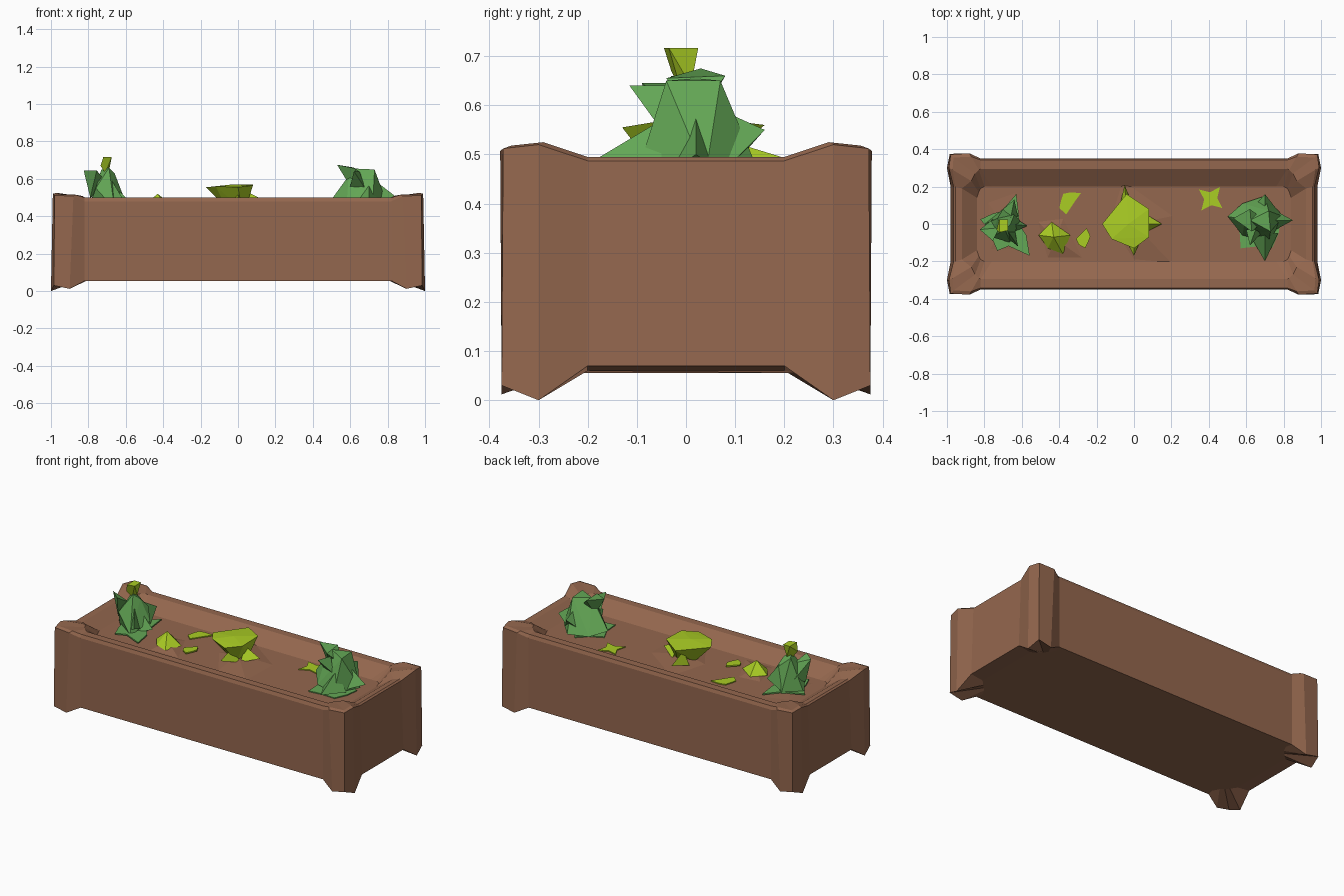
import bpy, bmesh, math
from mathutils import Vector


def material(name, rgb):
    m = bpy.data.materials.new(name)
    lin = [((c / 255 + 0.055) / 1.055) ** 2.4 for c in rgb]
    m.diffuse_color = (*lin, 1)
    return m


BROWN = material("planter brown", (148, 103, 78))
GREEN = material("leaf green", (100, 168, 86))
LIME = material("lime leaf", (170, 205, 36))
SOIL = 0.44


def finish(name, bm, mat):
    bmesh.ops.recalc_face_normals(bm, faces=bm.faces)
    me = bpy.data.meshes.new(name)
    bm.to_mesh(me)
    bm.free()
    me.materials.append(mat)
    ob = bpy.data.objects.new(name, me)
    bpy.context.collection.objects.link(ob)
    return ob


def hulls(name, mat, *point_sets):
    """Object made of one convex faceted chunk per point set."""
    bm = bmesh.new()
    for pts in point_sets:
        vs = [bm.verts.new(p) for p in pts]
        res = bmesh.ops.convex_hull(bm, input=vs)
        loose = [v for v in res["geom_interior"] if isinstance(v, bmesh.types.BMVert)]
        bmesh.ops.delete(bm, geom=loose, context='VERTS')
    return finish(name, bm, mat)


def plate(name, mat, x, y, radii, turn=0.0, z=SOIL):
    """Thin painted leaf patch lying on the soil."""
    bm = bmesh.new()
    n = len(radii)
    rings = []
    for h in (z - 0.002, z + 0.006):
        rings.append([bm.verts.new((x + r * math.cos(turn + math.tau * i / n),
                                    y + r * math.sin(turn + math.tau * i / n), h))
                      for i, r in enumerate(radii)])
    for i in range(n):
        j = (i + 1) % n
        bm.faces.new((rings[0][i], rings[0][j], rings[1][j], rings[1][i]))
    bm.faces.new(rings[0][::-1])
    bm.faces.new(rings[1])
    return finish(name, bm, mat)


# --- planter box: one lofted shell, a quarter profile mirrored to all corners
def full_ring(quarter):
    """Quarter runs from the long wall to the end wall."""
    q = quarter
    return ([(x, y, z) for x, y, z in q] + [(x, -y, z) for x, y, z in reversed(q)] +
            [(-x, -y, z) for x, y, z in q] + [(-x, y, z) for x, y, z in reversed(q)])


underside = [(.81, .31, .055), (.83, .27, .055), (.85, .25, .055), (.87, .23, .055), (.90, .20, .06)]
feet = [(.82, .35, .055), (.90, .375, .012), (.985, .375, .03), (1.0, .30, .0), (.98, .20, .07)]
top = [(.82, .35, .48), (.88, .378, .507), (.98, .372, .512), (.99, .30, .52), (.965, .20, .487)]
crest = [(.82, .342, .50), (.87, .36, .515), (.965, .355, .518), (.97, .29, .525), (.955, .20, .495)]
rim = [(.82, .295, .50), (.83, .29, .508), (.85, .27, .508), (.87, .23, .505), (.92, .19, .49)]
soil = [(.76, .20, SOIL), (.80, .20, SOIL), (.82, .19, SOIL), (.83, .17, SOIL), (.84, .14, SOIL)]

bm = bmesh.new()
loops = [[bm.verts.new(p) for p in full_ring(q)]
         for q in (underside, feet, top, crest, rim, soil)]
for a, b in zip(loops, loops[1:]):
    for i in range(len(a)):
        j = (i + 1) % len(a)
        bm.faces.new((a[i], a[j], b[j], b[i]))
bm.faces.new(loops[0])
bm.faces.new(loops[-1])
finish("planter_box", bm, BROWN)

# --- low mounds in the soil
hulls("soil_mounds", BROWN,
      [(-.53, .03, .435), (-.47, -.20, .435), (-.25, -.20, .435), (-.37, .05, .435), (-.42, -.08, .465)],
      [(-.07, .27, .435), (-.15, 0, .435), (.0, -.22, .435), (.23, -.24, .435), (.24, .05, .435), (.0, 0, .47)],
      [(-.60, .25, .435), (-.82, .17, .435), (-.80, -.2, .435), (-.58, -.2, .435), (-.7, 0, .45)])

# --- left plant: trunk of leaves with outward spikes and a lime tip
hulls("left_plant", GREEN,
      [(-.80, .0, .44), (-.70, .08, .44), (-.61, .02, .50), (-.66, -.10, .44), (-.76, -.07, .55),
       (-.64, .05, .57), (-.73, .03, .65), (-.69, -.03, .66), (-.66, .0, .63)],
      [(-.825, -.03, .645), (-.755, -.09, .645), (-.75, .03, .52), (-.72, -.02, .60), (-.79, -.03, .50)],
      [(-.64, .13, .54), (-.70, .08, .46), (-.66, .03, .60), (-.62, .04, .47)],
      [(-.57, -.01, .47), (-.65, .04, .44), (-.66, -.05, .44), (-.66, .0, .56)],
      [(-.62, -.12, .50), (-.72, -.04, .44), (-.64, -.02, .46), (-.68, -.03, .60)])
hulls("left_plant_tip", LIME,
      [(-.72, -.045, .717), (-.675, -.035, .717), (-.675, .025, .717), (-.72, .025, .717),
       (-.735, -.03, .67), (-.71, -.01, .63), (-.69, .01, .64)])
plate("left_leaf_patch", GREEN, -.69, -.02,
      [.08, .10, .19, .09, .10, .14, .08, .09, .13, .10, .20, .12], .2, .449)

# --- centre plant: wide flat lime crown over a narrow base with low leaves
hulls("centre_plant", LIME,
      [(-.17, .0, .555), (-.04, .16, .56), (.08, .08, .57), (.08, -.07, .565), (.0, -.13, .555),
       (-.12, -.08, .56), (-.03, .0, .57), (-.06, .0, .44), (.04, .03, .44), (.02, -.04, .44)],
      [(-.05, .21, .49), (-.08, .08, .45), (.0, .08, .45), (-.04, .08, .53)],
      [(.15, .0, .48), (.05, .06, .45), (.05, -.05, .45), (.05, .0, .53)],
      [(.0, -.17, .49), (-.06, -.05, .45), (.05, -.05, .45), (.0, -.05, .53)])

# --- small lime sprout
hulls("small_sprout", LIME,
      [(-.51, -.06, .45), (-.44, .01, .45), (-.34, -.06, .45), (-.38, -.16, .45),
       (-.46, -.13, .45), (-.43, -.07, .52)])

# --- right plant: broad leafy base, leaning tip and side spikes
hulls("right_plant", GREEN,
      [(.50, .04, .49), (.58, .11, .46), (.70, .15, .46), (.80, .04, .46), (.72, -.10, .46),
       (.58, -.06, .46), (.59, .0, .59), (.73, -.04, .65), (.72, .07, .65), (.62, .02, .655), (.74, .0, .60)],
      [(.53, .03, .675), (.62, .08, .66), (.63, -.04, .655), (.60, .02, .56), (.70, .02, .58)],
      [(.85, .02, .50), (.74, .08, .46), (.74, -.04, .46), (.72, .02, .60)],
      [(.70, .16, .55), (.63, .08, .46), (.77, .07, .46), (.70, .05, .60)],
      [(.70, -.20, .48), (.62, -.06, .46), (.77, -.05, .46), (.70, -.05, .57)],
      [(.62, -.115, .64), (.60, -.03, .56), (.68, -.05, .55), (.65, -.03, .64)])
plate("right_leaf_patch", GREEN, .66, -.01,
      [.13, .09, .14, .10, .14, .10, .15, .11, .14, .12], .3)

# --- painted lime leaf patches on the soil
plate("leaf_patch_back_left", LIME, -.35, .12, [.08, .05, .05, .04, .06, .07, .03, .03], .6)
plate("leaf_patch_sprout", LIME, -.27, -.08, [.04, .06, .03, .04, .04, .05, .03], .4, .45)
plate("leaf_patch_back_right", LIME, .41, .135, [.08, .035, .08, .035, .08, .035, .08, .035], .9)
